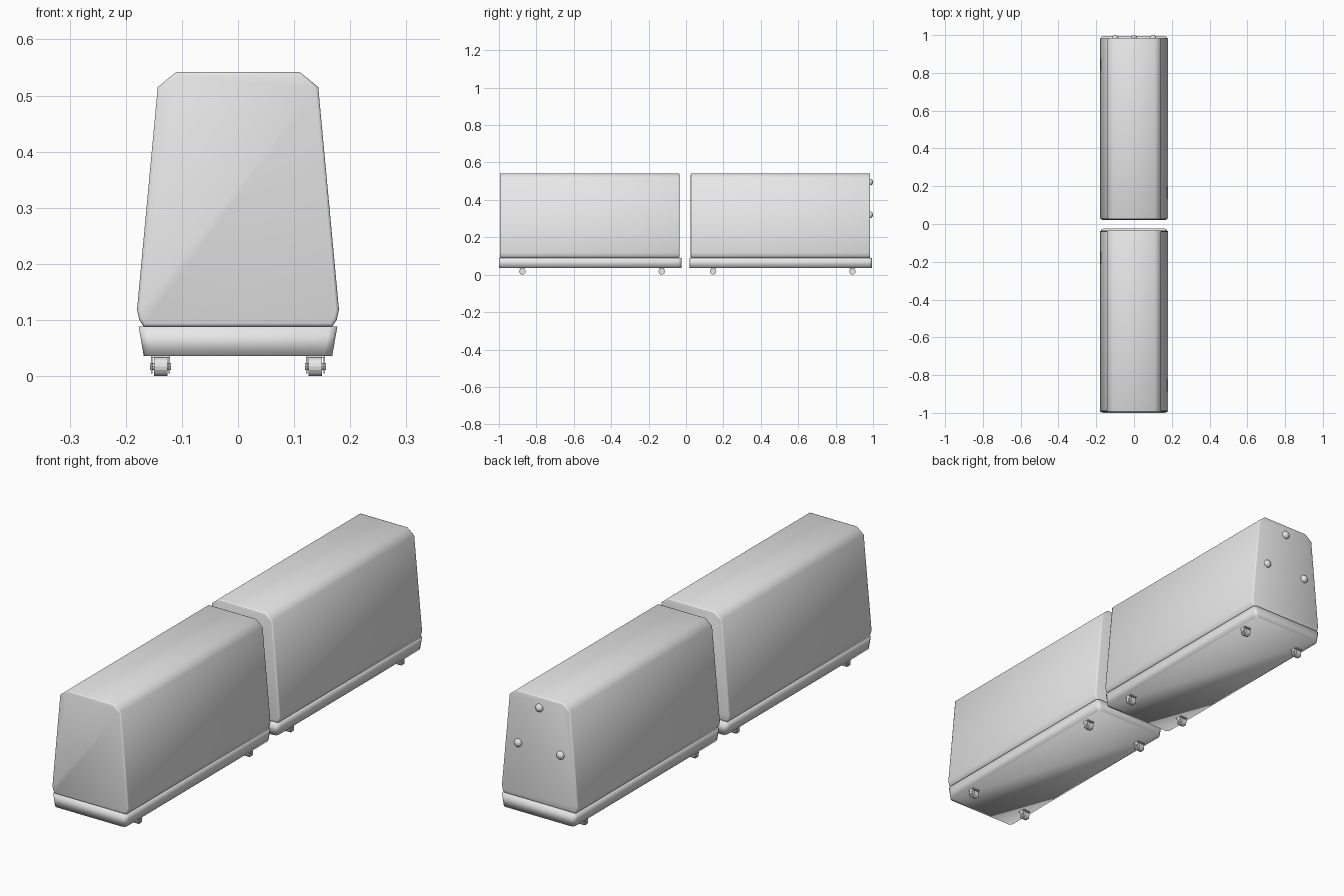
import bpy, bmesh, math
from mathutils import Matrix

cube = bpy.data.objects.get("Cube")
if cube:
    bpy.data.objects.remove(cube)

grey = bpy.data.materials.new("plain grey")
grey.use_nodes = True
tone = (0.8, 0.8, 0.8, 1)
grey.diffuse_color = tone
grey.node_tree.nodes["Principled BSDF"].inputs["Base Color"].default_value = tone


def make(name, bm, smooth=True):
    bmesh.ops.recalc_face_normals(bm, faces=bm.faces)
    for f in bm.faces:
        f.smooth = smooth
    mesh = bpy.data.meshes.new(name)
    bm.to_mesh(mesh)
    bm.free()
    mesh.materials.append(grey)
    obj = bpy.data.objects.new(name, mesh)
    bpy.context.collection.objects.link(obj)
    return obj


def extrude(bm, half, y0, y1):
    """Mirror a half profile of (x, z) points and run it from y0 to y1."""
    loop = half + [(-x, z) for x, z in reversed(half)]
    face = bm.faces.new([bm.verts.new((x, y0, z)) for x, z in loop])
    out = bmesh.ops.extrude_face_region(bm, geom=[face])
    verts = [v for v in out["geom"] if isinstance(v, bmesh.types.BMVert)]
    bmesh.ops.translate(bm, verts=verts, vec=(0, y1 - y0, 0))


def bevel(bm, test, width):
    edges = [e for e in bm.edges if test(e.verts[0].co, e.verts[1].co)]
    bmesh.ops.bevel(bm, geom=edges, offset=width, segments=2,
                    profile=0.5, affect="EDGES")


def disc(bm, x, y, z, radius, depth, sides=16):
    turn = Matrix.Translation((x, y, z)) @ Matrix.Rotation(math.pi / 2, 4, "Y")
    bmesh.ops.create_cone(bm, cap_ends=True, segments=sides, radius1=radius,
                          radius2=radius, depth=depth, matrix=turn)


def box(bm, centre, size):
    bmesh.ops.create_cube(bm, size=1, matrix=Matrix.Translation(centre)
                          @ Matrix.Diagonal((*size, 1)))


body_half = [(0.168, 0.088), (0.176, 0.10), (0.18, 0.118),
             (0.143, 0.515), (0.11, 0.542)]
base_half = [(0.168, 0.036), (0.177, 0.088)]

for car, start in (("front", -1.0), ("rear", 0.02)):
    # Tapered shell with softened end rims
    bm = bmesh.new()
    extrude(bm, body_half, start + 0.005, start + 0.965)
    bevel(bm, lambda a, b: abs(a.y - b.y) < 0.01, 0.006)
    make(car + "_body", bm)

    # Flared base tray with rounded corners
    bm = bmesh.new()
    extrude(bm, base_half, start, start + 0.975)
    bevel(bm, lambda a, b: abs(a.y - b.y) < 0.01 and abs(a.x - b.x) < 0.05, 0.014)
    make(car + "_base", bm)

    # Casters: wheel, two cheeks, axle and top plate
    for place, offset in (("front", 0.125), ("back", 0.87)):
        for side, sign in (("left", 1), ("right", -1)):
            x, y = sign * 0.138, start + offset
            tag = f"{car}_{place}_{side}"
            bm = bmesh.new()
            disc(bm, x, y, 0.017, 0.017, 0.024)
            make(tag + "_wheel", bm, False)
            bm = bmesh.new()
            for cheek in (-0.0155, 0.0155):
                box(bm, (x + cheek, y, 0.021), (0.003, 0.018, 0.032))
            disc(bm, x, y, 0.017, 0.006, 0.038, 8)
            box(bm, (x, y, 0.035), (0.034, 0.03, 0.004))
            make(tag + "_fork", bm, False)

# Three knobs on the back end
for name, x, z in (("top", 0, 0.495), ("left", 0.1, 0.32), ("right", -0.1, 0.32)):
    bm = bmesh.new()
    bmesh.ops.create_uvsphere(bm, u_segments=20, v_segments=12, radius=1,
                              matrix=Matrix.Translation((x, 0.986, z))
                              @ Matrix.Diagonal((0.017, 0.014, 0.017, 1)))
    make(name + "_knob", bm)
